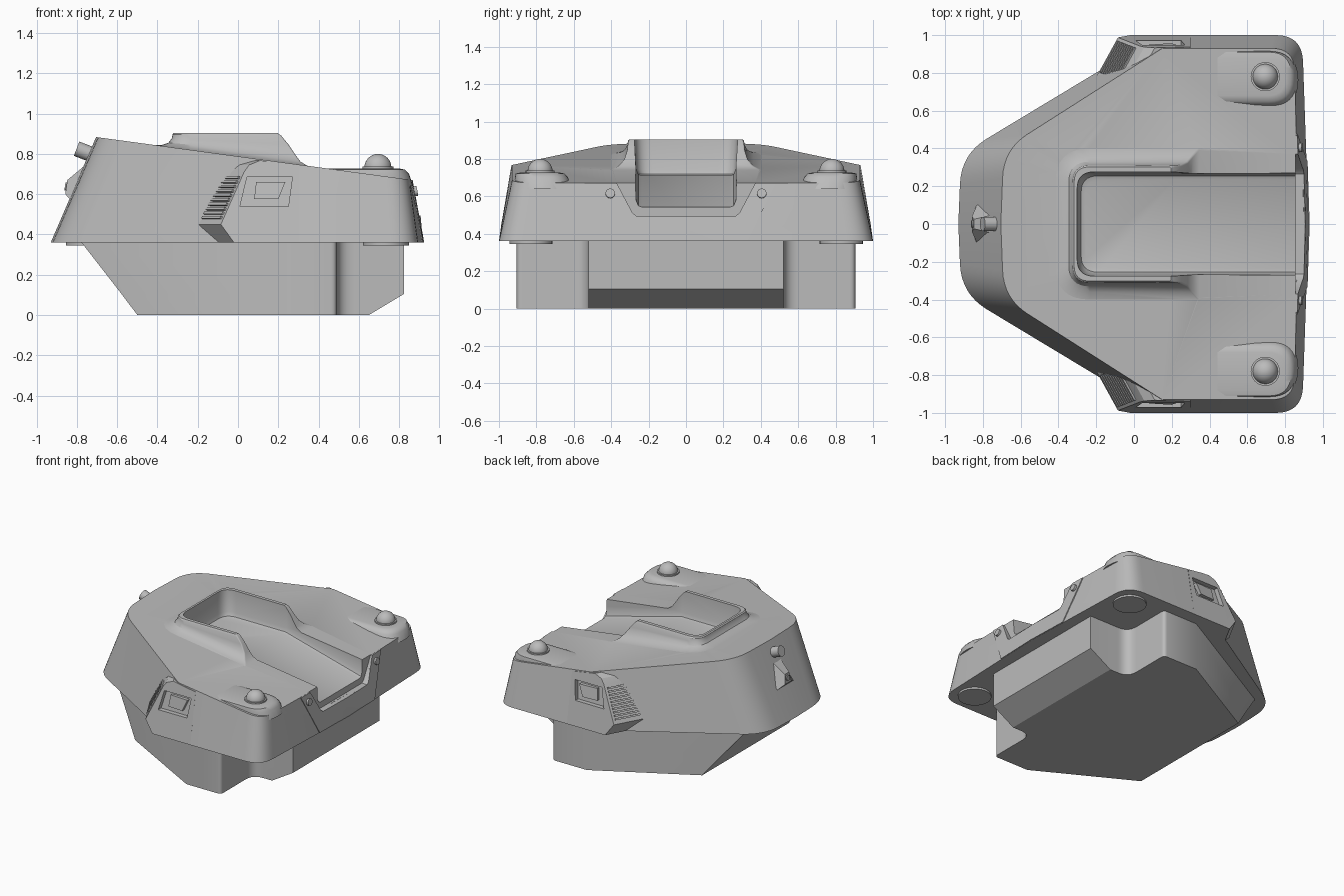
import bpy, bmesh, math
from mathutils import Vector, Matrix

if "Cube" in bpy.data.objects:
    bpy.data.objects.remove(bpy.data.objects["Cube"])

grey = bpy.data.materials.new("plain grey")
grey.diffuse_color = (0.5, 0.5, 0.5, 1)
grey.use_nodes = True
grey.node_tree.nodes["Principled BSDF"].inputs["Base Color"].default_value = grey.diffuse_color


def deck(x):
    """Height of the sloping top deck."""
    return 0.788 - 0.136 * x


def finish(name, bm, smooth=30):
    bmesh.ops.recalc_face_normals(bm, faces=bm.faces[:])
    me = bpy.data.meshes.new(name)
    bm.to_mesh(me)
    bm.free()
    ob = bpy.data.objects.new(name, me)
    bpy.context.collection.objects.link(ob)
    me.materials.append(grey)
    me.shade_smooth()
    me.set_sharp_from_angle(angle=math.radians(smooth))
    return ob


def rounded(corners, n=8):
    """Closed outline from (x, y, cut length); corners with a cut become arcs."""
    out = []
    for i, (x, y, c) in enumerate(corners):
        p = Vector((x, y))
        if c == 0:
            out.append(p)
            continue
        a = Vector(corners[i - 1][:2])
        b = Vector(corners[(i + 1) % len(corners)][:2])
        a = p + (a - p).normalized() * c
        b = p + (b - p).normalized() * c
        for k in range(n + 1):
            t = k / n
            out.append(a * (1 - t) ** 2 + p * 2 * t * (1 - t) + b * t * t)
    return out


def mirrored(half):
    """Complete a half outline across y = 0."""
    return half + [(x, -y, c) for x, y, c in reversed(half) if abs(y) > 1e-6]


def loft(rings):
    bm = bmesh.new()
    rows = [[bm.verts.new(p) for p in r] for r in rings]
    n = len(rows[0])
    for lo, hi in zip(rows, rows[1:]):
        for i in range(n):
            j = (i + 1) % n
            bm.faces.new((lo[i], lo[j], hi[j], hi[i]))
    bm.faces.new(rows[0])
    bm.faces.new(rows[-1])
    return bm


def prism(name, pts, vec):
    v = Vector(vec)
    return finish(name, loft([[Vector(p) for p in pts], [Vector(p) + v for p in pts]]))


def cylinder(name, loc, r, depth, axis=(0, 0, 1), r2=None):
    bm = bmesh.new()
    rot = Vector((0, 0, 1)).rotation_difference(Vector(axis)).to_matrix().to_4x4()
    bmesh.ops.create_cone(bm, cap_ends=True, segments=32, radius1=r,
                          radius2=r if r2 is None else r2, depth=depth,
                          matrix=Matrix.Translation(loc) @ rot)
    return finish(name, bm)


def combine(ob, steps):
    """Apply a list of (operation, tool) booleans, then drop the tools."""
    for op, tool in steps:
        m = ob.modifiers.new(op, 'BOOLEAN')
        m.operation, m.object, m.solver = op, tool, 'EXACT'
    dg = bpy.context.evaluated_depsgraph_get()
    me = bpy.data.meshes.new_from_object(ob.evaluated_get(dg))
    ob.modifiers.clear()
    ob.data = me
    me.shade_smooth()
    me.set_sharp_from_angle(angle=math.radians(30))


# Upper shell: tapered outline lofted up to the sloping deck
low = rounded(mirrored([(-0.93, 0, 0), (-0.915, 0.37, 0.16), (0.13, 1.0, 0.03),
                        (0.89, 1.0, 0.14), (0.925, 0, 0)]))
top = rounded(mirrored([(-0.705, 0, 0), (-0.69, 0.395, 0.15), (0.15, 0.93, 0.01),
                        (0.848, 0.93, 0.12), (0.87, 0, 0)]))
shell = finish("upper_shell", loft([[(p.x, p.y, 0.36) for p in low],
                                    [(p.x, p.y, deck(p.x)) for p in top]]))

# Raised collar around the cradle, flaring into the deck
rings = []
for off, rise, rear in ((0.1, -0.1, 0.36), (0.09, 0.0, 0.345), (0.05, 0.1, 0.31),
                        (0.02, 0.3, 0.285), (0.004, 0.62, 0.25),
                        (0.0, 0.9, 0.215), (-0.008, 1.0, 0.195)):
    w = 0.31 + off
    pts = rounded(mirrored([(-0.325 - off, w, 0.09 + off), (rear, w, 0.01)]))
    rings.append([(p.x, p.y, deck(p.x) + rise * (0.905 - deck(p.x))) for p in pts])
collar = finish("collar", loft(rings))

# Cradle channel cutter: level floor, then a ramp out through the rear
rings = []
for inset, lift in ((0.045, 0), (0.025, 0.008), (0.014, 0.035), (-0.002, None)):
    w = 0.28 - inset
    pts = rounded(mirrored([(-0.305 + inset, w, 0.09), (0.22, w, 0), (1.0, w, 0)]))
    rings.append([(p.x, p.y, 1.0 if lift is None else
                   0.71 - 0.265 * max(0, p.x - 0.22) + lift) for p in pts])
bm = loft(rings)
bm.verts.ensure_lookup_table()
fold = [v for v in bm.verts if abs(v.co.x - 0.22) < 1e-4 and v.co.z < 0.7101]
floor = next(f for f in fold[0].link_faces if fold[1] in f.verts)
bmesh.ops.connect_verts(bm, verts=fold)
channel = finish("channel_cutter", bm)

# Rear notch cutter
notch = prism("notch_cutter", [(0.855, -0.375, 0.75), (0.855, -0.37, 0.67),
                               (0.855, -0.285, 0.51), (0.855, -0.265, 0.495),
                               (0.855, 0.265, 0.495), (0.855, 0.285, 0.51),
                               (0.855, 0.37, 0.67), (0.855, 0.375, 0.75)], (0.3, 0, 0))


def side_y(z):
    """Outer side wall of the shell."""
    return 1.003 - 0.172 * (z - 0.36)


# Side pods, with recess cutters, latches and louvres
steps = [('UNION', collar)]
windows = []
outline = [(-0.02, 0.36), (-0.085, 0.45), (0.03, 0.71), (0.055, 0.745),
           (0.11, 0.768), (0.3, 0.738), (0.3, 0.36)]
for s, side in ((1, "left"), (-1, "right")):
    pod = prism(side + "_pod", [(x, s * min(side_y(z), 1.0), z) for x, z in outline],
                (-0.11, -0.2 * s, 0))
    steps.append(('UNION', pod))
    win = [(0.01, 0.54), (0.045, 0.685), (0.27, 0.685), (0.25, 0.54)]
    windows.append(prism(side + "_window_cutter",
                         [(x, s * (side_y(z) - 0.035), z) for x, z in win], (0, 0.1 * s, 0)))
    latch = [(0.08, 0.575), (0.09, 0.66), (0.235, 0.66), (0.2, 0.575)]
    prism(side + "_latch", [(x, s * (side_y(z) - 0.012 + 0.06 * (x - 0.15)), z)
                            for x, z in latch], (0, -0.04 * s, 0))
    a, b = (Vector((x, s * side_y(z), z)) for x, z in outline[1:3])
    sweep = Vector((-0.11, -0.2 * s, 0))
    nrm = sweep.cross(b - a).normalized()
    nrm *= -1 if nrm.x > 0 else 1
    for k in range(10):
        t = 0.1 + 0.085 * k
        lo, hi = a.lerp(b, t), a.lerp(b, t + 0.045)
        prism(f"{side}_louvre_{k + 1}",
              [q - nrm * 0.005 for q in (lo + sweep * 0.08, lo + sweep * 0.92,
                                         hi + sweep * 0.92, hi + sweep * 0.08)],
              nrm * 0.015)
    # Rear corner pad and dome
    rings = []
    for grow, z in ((0.04, 0.64), (0.02, 0.70), (0.0, 0.722), (-0.03, 0.728)):
        w = 0.13 + grow
        pts = rounded([(0.42, 0.78 - w, 0), (0.70 + w, 0.78 - w, w * 0.9),
                       (0.70 + w, 0.78 + min(w, 0.135), w * 0.9), (0.42, 0.78 + min(w, 0.135), 0)])
        rings.append([(p.x, s * p.y, z) for p in pts])
    finish(side + "_dome_pad", loft(rings), 40)
    cylinder(side + "_dome_ring", (0.695, 0.78 * s, 0.728), 0.077, 0.02)
    bm = bmesh.new()
    bmesh.ops.create_uvsphere(bm, u_segments=32, v_segments=16, radius=0.067,
                              matrix=Matrix.Translation((0.695, 0.78 * s, 0.733)))
    finish(side + "_dome", bm)
    # Rear foot and panel screw
    cylinder(side + "_rear_foot", (0.735, 0.83 * s, 0.358), 0.115, 0.024)
    cylinder(side + "_screw", (0.881, 0.405 * s, 0.615), 0.025, 0.02, (1, 0, 0.17))

steps += [('DIFFERENCE', c) for c in [channel, notch] + windows]
combine(shell, steps)

# Rear panel following the back wall
panel = prism("rear_panel", [(0.919, -0.33, 0.362), (0.93, 0, 0.362), (0.919, 0.33, 0.362),
                             (0.865, 0.48, 0.67), (0.876, 0, 0.67), (0.865, -0.48, 0.67)],
              (-0.03, 0, 0))
combine(panel, [('DIFFERENCE', channel), ('DIFFERENCE', notch)])
for tool in {t for _, t in steps}:
    bpy.data.objects.remove(tool)

# Lower base: raked nose, notched rear corners, chamfered rear edge
rings = []
for nose, rear, z in ((-0.5, 0.65, 0), (-0.579, 0.825, 0.105), (-0.785, 0.825, 0.37)):
    pts = rounded(mirrored([(nose, 0.905 - 0.55 * (0.2 - nose), 0), (0.2, 0.905, 0),
                            (0.49, 0.905, 0.03), (0.49, 0.52, 0.09), (rear, 0.52, 0)]))
    rings.append([(p.x, p.y, z) for p in pts])
finish("lower_base", loft(rings))

# Nose foot, knob and wedge fairing
cylinder("nose_foot", (-0.74, 0, 0.358), 0.115, 0.024)
cylinder("nose_knob", (-0.755, 0, 0.808), 0.038, 0.1, (-0.93, 0, 0.36))
finish("nose_wedge", loft([
    [(-0.82, -0.13, 0.56), (-0.82, 0.13, 0.56), (-0.74, 0.05, 0.76), (-0.74, -0.05, 0.76)],
    [(-0.858, -0.04, 0.6), (-0.858, 0.04, 0.6), (-0.848, 0.025, 0.67), (-0.848, -0.025, 0.67)]]))
cylinder("nose_screw", (-0.852, 0, 0.637), 0.02, 0.016, (-1, 0, 0.14))
